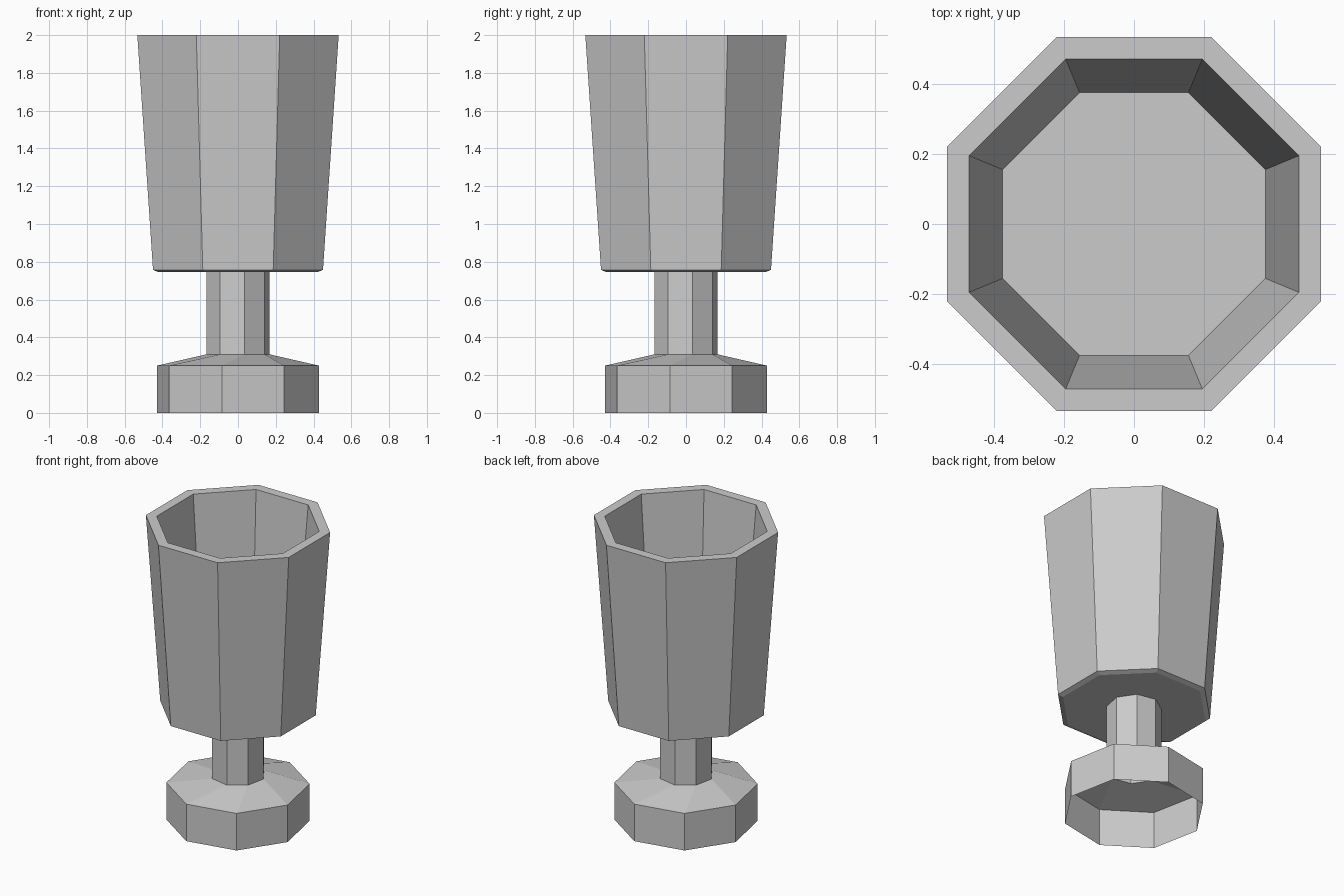
import bpy, bmesh
from math import cos, sin, pi, radians

SIDES = 8

cube = bpy.data.objects.get("Cube")
if cube:
    bpy.data.objects.remove(cube, do_unlink=True)

grey = bpy.data.materials.new("plain_grey")
grey.use_nodes = True
colour = (0.6, 0.6, 0.6, 1)
grey.diffuse_color = colour
grey.node_tree.nodes["Principled BSDF"].inputs["Base Color"].default_value = colour


def lathe(name, rings, close_end=False):
    """Join octagonal rings (radius, height, turn in degrees) into a faceted shell."""
    bm = bmesh.new()
    loops = []
    for radius, z, turn in rings:
        angles = [radians(turn) + 2 * pi * i / SIDES for i in range(SIDES)]
        loops.append([bm.verts.new((radius * cos(a), radius * sin(a), z)) for a in angles])
    for low, high in zip(loops, loops[1:]):
        for i in range(SIDES):
            j = (i + 1) % SIDES
            bm.faces.new((low[i], low[j], high[j], high[i]))
    if close_end:
        bm.faces.new(loops[-1])
    mesh = bpy.data.meshes.new(name)
    bm.to_mesh(mesh)
    bm.free()
    mesh.materials.append(grey)
    obj = bpy.data.objects.new(name, mesh)
    bpy.context.collection.objects.link(obj)
    return obj


FLAT = 22.5    # flat side towards the front
TWIST = 11.25  # half-step turn of the foot and stem

# Hollow foot, open underneath, with a sloping top that meets the stem
lathe("foot", [(0.438, 0, -TWIST), (0.438, 0.25, -TWIST), (0.17, 0.31, TWIST)])

# Hollow stem
lathe("stem", [(0.17, 0.31, TWIST), (0.17, 0.745, TWIST)])

# Cup: underside, small chamfer, outer wall, rim, inner wall and floor
lathe("cup", [(0.17, 0.745, TWIST), (0.455, 0.745, FLAT), (0.487, 0.757, FLAT),
              (0.577, 2, FLAT), (0.509, 2, FLAT), (0.406, 0.85, FLAT)], close_end=True)
